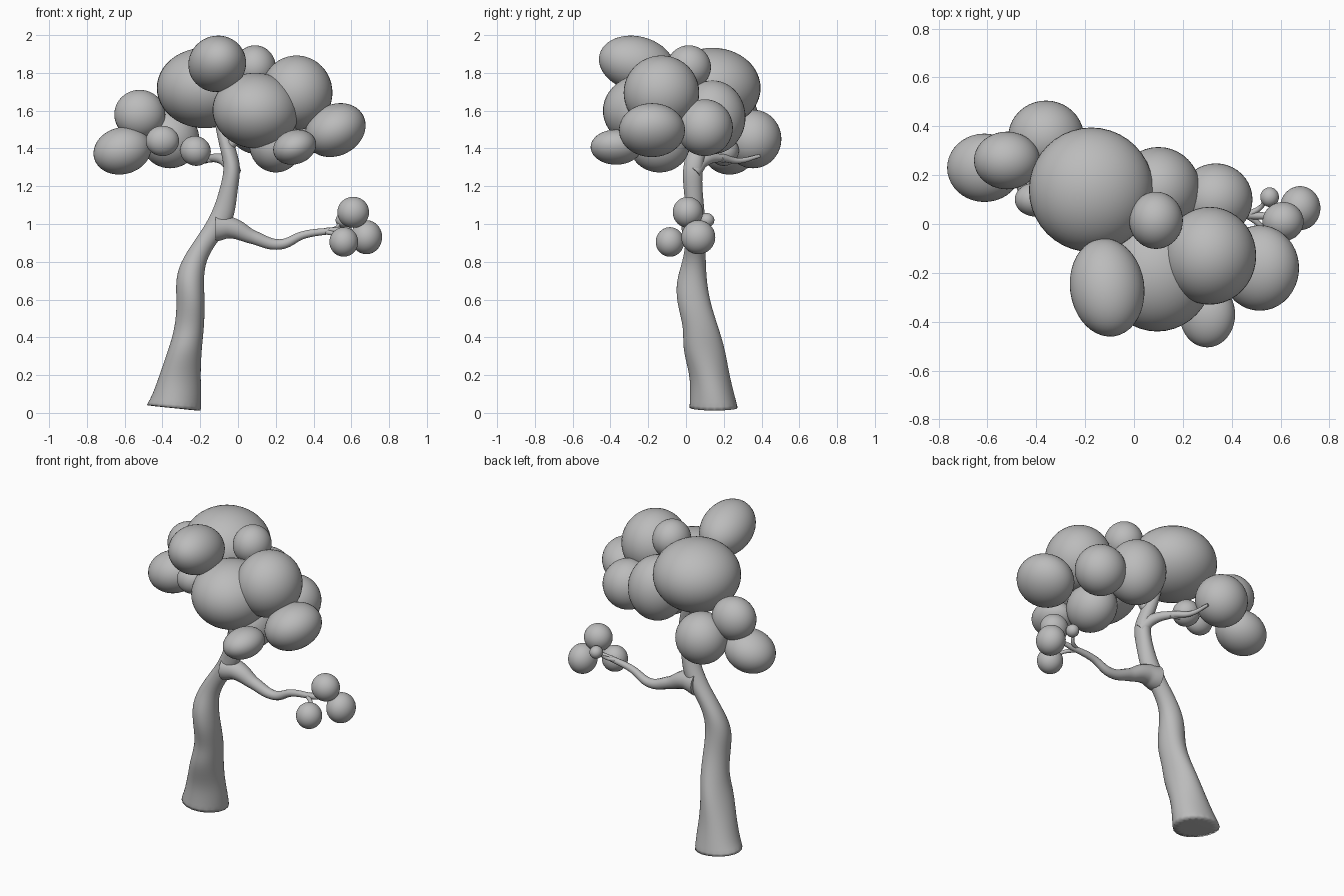
import bpy, bmesh, math
from mathutils import Vector

if "Cube" in bpy.data.objects:
    bpy.data.objects.remove(bpy.data.objects["Cube"], do_unlink=True)

grey = bpy.data.materials.new("plain_grey")
grey.use_nodes = True
grey.diffuse_color = (0.5, 0.5, 0.5, 1)
grey.node_tree.nodes["Principled BSDF"].inputs["Base Color"].default_value = (0.5, 0.5, 0.5, 1)


def leaf_blob(name, centre, radii, tilt=(0, 0, 0)):
    """A smooth ellipsoid of foliage; tilt is in degrees."""
    bpy.ops.mesh.primitive_uv_sphere_add(segments=40, ring_count=24, location=centre)
    ob = bpy.context.object
    ob.name = name
    ob.scale = radii
    ob.rotation_euler = [math.radians(a) for a in tilt]
    ob.data.materials.append(grey)
    bpy.ops.object.shade_smooth()


def branch(name, points):
    """A tapering round limb through (x, y, z, radius) points."""
    curve = bpy.data.curves.new(name, "CURVE")
    curve.dimensions = "3D"
    curve.bevel_depth = 1
    curve.bevel_resolution = 5
    curve.resolution_u = 10
    curve.use_fill_caps = True
    spline = curve.splines.new("BEZIER")
    spline.bezier_points.add(len(points) - 1)
    for bp, (x, y, z, r) in zip(spline.bezier_points, points):
        bp.co = (x, y, z)
        bp.radius = r
        bp.handle_left_type = bp.handle_right_type = "AUTO"
    curve.materials.append(grey)
    ob = bpy.data.objects.new(name, curve)
    bpy.context.collection.objects.link(ob)


# Trunk: stacked oval rings (x, y, z, x radius, y radius), smoothed
rings = [
    (-.34, .15, .02, .145, .13), (-.325, .14, .1, .13, .118),
    (-.31, .125, .2, .11, .105), (-.28, .09, .34, .088, .115),
    (-.255, .08, .45, .078, .092), (-.247, .04, .58, .075, .09),
    (-.257, .03, .7, .076, .082), (-.24, .045, .8, .066, .062),
    (-.18, .05, .9, .062, .052), (-.1, .05, 1.0, .07, .052),
    (-.065, .045, 1.1, .056, .05), (-.045, .035, 1.2, .047, .05),
    (-.025, .035, 1.3, .044, .054), (-.055, .06, 1.4, .042, .05),
    (-.08, .08, 1.5, .038, .042), (-.11, .1, 1.62, .03, .03),
]
SIDES = 20
bm = bmesh.new()
loops = []
for i, (x, y, z, rx, ry) in enumerate(rings):
    loop = []
    for k in range(SIDES):
        a = 2 * math.pi * k / SIDES
        wobble = 1 + .03 * math.sin(3 * a + i)
        # the foot is cut slightly aslant
        lift = -.015 * math.cos(a) + .005 if i == 0 else 0
        loop.append(bm.verts.new((x + rx * wobble * math.cos(a),
                                  y + ry * wobble * math.sin(a), z + lift)))
    loops.append(loop)
for lo, hi in zip(loops, loops[1:]):
    for k in range(SIDES):
        n = (k + 1) % SIDES
        bm.faces.new((lo[k], lo[n], hi[n], hi[k]))
bm.faces.new(loops[0][::-1])
bm.faces.new(loops[-1])
crease = bm.edges.layers.float.new("crease_edge")
for e in bm.edges:
    if all(v in loops[0] for v in e.verts):
        e[crease] = .7
mesh = bpy.data.meshes.new("trunk")
bm.to_mesh(mesh)
bm.free()
mesh.materials.append(grey)
mesh.shade_smooth()
trunk = bpy.data.objects.new("trunk", mesh)
bpy.context.collection.objects.link(trunk)
trunk.modifiers.new("smooth", "SUBSURF").levels = 2
trunk.modifiers["smooth"].render_levels = 2

# Limbs
branch("side_branch", [(-.12, .05, .98, .075), (-.04, .05, .98, .058), (.08, .05, .93, .037),
                       (.22, .05, .892, .028), (.35, .045, .943, .021),
                       (.5, .035, .965, .017), (.6, .03, .98, .008)])
branch("side_twig_low", [(.46, .04, .96, .014), (.53, -.02, .94, .01), (.56, -.08, .91, .006)])
branch("side_twig_back", [(.46, .035, .965, .014), (.52, .07, .98, .01), (.54, .11, 1.02, .006)])
branch("back_branch", [(-.02, .04, 1.27, .04), (-.06, .09, 1.33, .032), (-.13, .18, 1.35, .022),
                       (-.19, .28, 1.335, .015), (-.23, .39, 1.36, .009)])
branch("back_twig", [(-.12, .18, 1.345, .018), (-.2, .22, 1.34, .012), (-.36, .3, 1.41, .008)])
branch("crown_branch", [(-.06, .06, 1.4, .035), (.02, .04, 1.5, .028), (.12, 0, 1.6, .02)])

# Crown foliage
leaf_blob("crown_main", (-.175, .14, 1.72), (.255, .255, .213))
leaf_blob("crown_top", (-.11, -.26, 1.848), (.152, .205, .145), (-14, 0, 8))
leaf_blob("crown_front", (.095, -.2, 1.6), (.23, .24, .2), (0, 4, 0))
leaf_blob("crown_left", (.31, -.13, 1.695), (.19, .2, .197))
leaf_blob("crown_far_left", (.515, -.18, 1.497), (.167, .175, .135), (0, -28, 0))
leaf_blob("crown_low_front", (.3, -.37, 1.407), (.116, .135, .09), (0, -18, 0))
leaf_blob("crown_small_top", (.09, .015, 1.83), (.11, .117, .116))
leaf_blob("crown_back", (.1, .14, 1.565), (.172, .175, .195))
leaf_blob("crown_back_left", (.335, .1, 1.51), (.15, .148, .15))
leaf_blob("crown_underside", (.2, -.14, 1.42), (.14, .16, .147))

# Foliage on the back branch
leaf_blob("right_cluster_inner", (-.36, .355, 1.45), (.155, .15, .155))
leaf_blob("right_cluster_upper", (-.52, .26, 1.58), (.135, .118, .13))
leaf_blob("right_cluster_outer", (-.612, .23, 1.388), (.155, .14, .124), (0, -15, 0))
leaf_blob("right_cluster_front", (-.4, .1, 1.44), (.088, .07, .08))
leaf_blob("right_cluster_small", (-.225, .2, 1.387), (.082, .08, .078), (0, 30, 0))

# Foliage on the side branch
leaf_blob("side_cluster_upper", (.61, .01, 1.062), (.084, .08, .082))
leaf_blob("side_cluster_outer", (.68, .065, .93), (.083, .09, .09))
leaf_blob("side_cluster_lower", (.56, -.085, .905), (.076, .075, .078))
leaf_blob("side_cluster_small", (.555, .11, 1.02), (.038, .04, .038))
